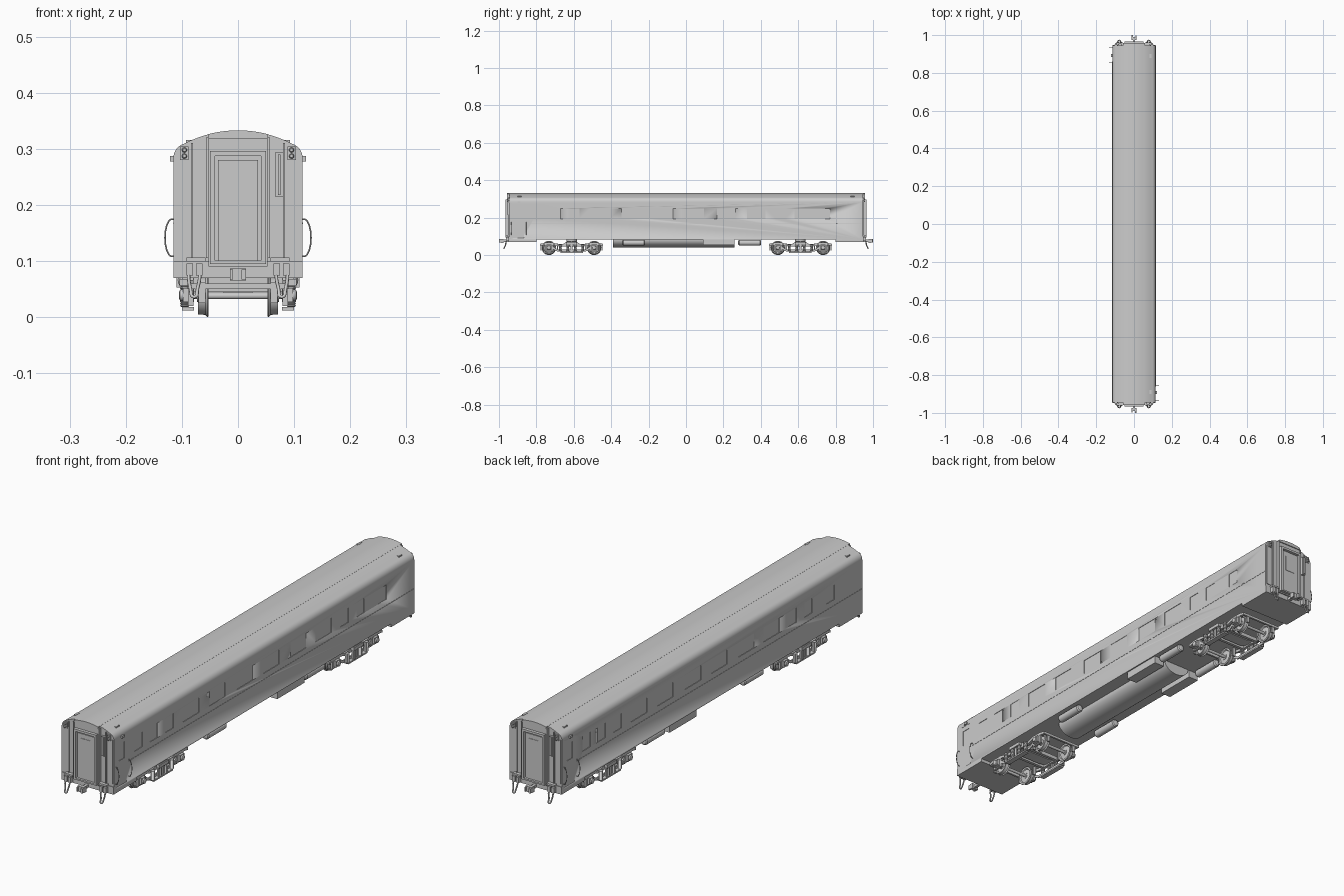
import bpy, bmesh, math
from mathutils import Matrix, Vector

if "Cube" in bpy.data.objects:
    bpy.data.objects.remove(bpy.data.objects["Cube"])


def finish(name, bm, angle=30):
    bmesh.ops.recalc_face_normals(bm, faces=bm.faces)
    me = bpy.data.meshes.new(name)
    bm.to_mesh(me)
    bm.free()
    ob = bpy.data.objects.new(name, me)
    bpy.context.collection.objects.link(ob)
    bpy.ops.object.select_all(action='DESELECT')
    ob.select_set(True)
    bpy.context.view_layer.objects.active = ob
    bpy.ops.object.shade_smooth_by_angle(angle=math.radians(angle))
    return ob


def add_box(bm, x0, x1, y0, y1, z0, z1, turn=1):
    m = Matrix.Translation(((x0 + x1) / 2 * turn, (y0 + y1) / 2 * turn, (z0 + z1) / 2))
    m = m @ Matrix.Diagonal((abs(x1 - x0), abs(y1 - y0), abs(z1 - z0), 1))
    bmesh.ops.create_cube(bm, size=1, matrix=m)


def boxes(name, items, turns=(1,), mirror_x=False):
    """Boxes; turn -1 repeats each one rotated half a turn about z."""
    bm = bmesh.new()
    for b in items:
        for t in turns:
            add_box(bm, *b, turn=t)
            if mirror_x:
                add_box(bm, -b[1], -b[0], *b[2:], turn=t)
    return finish(name, bm)


def add_prism(bm, pts, a, b, axis):
    """Extrude a closed outline: axis 'y' takes (x, z), axis 'x' takes (y, z)."""
    def place(p, d):
        return (p[0], d, p[1]) if axis == 'y' else (d, p[0], p[1])
    v0 = [bm.verts.new(place(p, a)) for p in pts]
    v1 = [bm.verts.new(place(p, b)) for p in pts]
    n = len(pts)
    bm.faces.new(v0)
    bm.faces.new(v1[::-1])
    for i in range(n):
        bm.faces.new((v0[i], v1[i], v1[(i + 1) % n], v0[(i + 1) % n]))


def add_lathe(bm, profile, centre, axis, n=28):
    """Spin (distance along axis, radius) points about the x, y or z axis."""
    rings = []
    for d, r in profile:
        ring = []
        for i in range(n):
            a = 2 * math.pi * i / n
            c, s = r * math.cos(a), r * math.sin(a)
            p = {'x': (d, c, s), 'y': (c, d, s), 'z': (c, s, d)}[axis]
            ring.append(bm.verts.new(Vector(centre) + Vector(p)))
        rings.append(ring)
    for r0, r1 in zip(rings, rings[1:]):
        for i in range(n):
            bm.faces.new((r0[i], r0[(i + 1) % n], r1[(i + 1) % n], r1[i]))
    bm.faces.new(rings[0])
    bm.faces.new(rings[-1][::-1])


def tube(name, paths, radius, cyclic=False):
    cu = bpy.data.curves.new(name, 'CURVE')
    cu.dimensions = '3D'
    cu.bevel_depth, cu.bevel_resolution, cu.resolution_u = radius, 2, 6
    cu.use_fill_caps = True
    for path in paths:
        sp = cu.splines.new('BEZIER')
        sp.bezier_points.add(len(path) - 1)
        for bp, p in zip(sp.bezier_points, path):
            bp.co = p
            bp.handle_left_type = bp.handle_right_type = 'AUTO'
        sp.use_cyclic_u = cyclic
    ob = bpy.data.objects.new(name, cu)
    bpy.context.collection.objects.link(ob)


def mirrored(half):
    return half + [(-x, z) for x, z in reversed(half) if x > 1e-6]


W, L, FLOOR = 0.115, 0.945, 0.083

# Car body: side wall, rounded eave, shallow arched roof
eave = [(0.089 + 0.026 * math.cos(a), 0.284 + 0.026 * math.sin(a))
        for a in [math.radians(d) for d in range(0, 73, 9)]]
roof = [(x, 0.333 - 0.0255 * (x / 0.1) ** 2) for x in (0.085, 0.07, 0.054)]
half = [(W, FLOOR)] + eave + roof + [(0.035, 0.3285), (0.018, 0.3305), (0, 0.331)]
bm = bmesh.new()
add_prism(bm, mirrored(half), -L, L, 'y')
body = finish("car_body", bm)

# Shallow recesses for windows and the two vestibule doors
edges = [(-.765, .05), (-.67, .05), (-.57, .05), (-.41, .1), (-.245, .1), (-.07, .1),
         (.095, .1), (.265, .1), (.425, .1), (.53, .05), (.63, .05), (.77, .05)]
cuts = [(W - .002, W + .02, e - w, e, .192, .25) for e, w in edges]
cuts.append((W - .003, W + .02, -.925, -.865, .09, .275))
cutter = boxes("recess_cutter", cuts, (1, -1))
cutter.hide_render = True
mod = body.modifiers.new("recesses", 'BOOLEAN')
mod.object, mod.operation, mod.solver = cutter, 'DIFFERENCE', 'EXACT'
bpy.context.view_layer.objects.active = body
bpy.ops.object.modifier_apply(modifier=mod.name)
bpy.data.objects.remove(cutter)

# Raised centre strip of the roof, overhanging the ends
top = [(x, 0.333 - 0.0022 * (x / 0.03) ** 2) for x in (0.053, 0.04, 0.027, 0.013, 0)]
bm = bmesh.new()
add_prism(bm, mirrored([(0.053, 0.318)] + top), -.957, .957, 'y')
finish("roof_centre_strip", bm)

# Side trim, doors and small roof hatches
boxes("belt_moulding", [(W - .002, W + .001, -.86, L, .166, .169)], (1, -1))
boxes("side_door_frame", [(W - .004, W - .001, -.925, -.912, .09, .275), (W - .004, W - .001, -.878, -.865, .09, .275),
                          (W - .004, W - .001, -.912, -.878, .09, .19),
                          (W - .004, W - .001, -.912, -.878, .255, .275)], (1, -1))
boxes("door_lamp", [(W - .002, W + .006, -.9, -.885, .277, .287)], (1, -1))
boxes("roof_hatch", [(.083, .093, -.9, -.88, .30, .316)], (1, -1), True)
tube("door_handrails", [[(t * W, t * y, .108), (t * (W + .008), t * y, .111), (t * (W + .008), t * y, .172),
                         (t * W, t * y, .175)] for t in (1, -1) for y in (-.935, -.853)], .0014)

# End sills and step skirts
boxes("end_skirt", [(-W, W, -L, -.80, .07, FLOOR + .001)], (1, -1))
boxes("buffer_beam", [(-W, W, -L - .003, -L, .07, .1)], (1, -1))
boxes("end_step", [(.058, .092, -.96, -L, .099, .106)], (1, -1), True)

# End walls: corner panels, centre panel, gangway frame and door
boxes("end_corner_panel", [(.085, .11, -L - .002, -L, .11, .285), (.08, .084, -L - .005, -L, .105, .31),
                           (.053, .057, -.957, -L, .105, .32)], (1, -1), True)
boxes("end_centre_panel", [(-.053, .053, -.953, -L, .09, .32)], (1, -1))
boxes("gangway_frame", [(.041, .05, -.965, -.953, .095, .296)], (1, -1), True)
boxes("gangway_frame_rails", [(-.041, .041, -.965, -.953, .287, .296), (-.041, .041, -.965, -.953, .095, .101)], (1, -1))
boxes("end_door", [(-.036, .036, -.956, -.953, .1, .28), (-.022, .022, -.9575, -.956, .2, .262)], (1, -1))
boxes("end_vent", [(.066, .081, -.955, -L, .215, .293), (.071, .076, -.958, -.955, .218, .29)], (1, -1))

# Marker lamps on each end corner
boxes("marker_lamp_plate", [(.088, .103, -L - .005, -L, .28, .304)], (1, -1), True)
bm = bmesh.new()
for t in (1, -1):
    for sx in (1, -1):
        for z in (.287, .298):
            add_lathe(bm, [(0, .0045), (-.005 * t, .0045), (-.007 * t, .003)], (sx * .0955, -t * .95, z), 'y', 14)
finish("marker_lamps", bm)

# Couplers
boxes("coupler", [(-.006, .006, -.985, -.9, .07, .082), (-.014, .014, -.99, -.975, .065, .087),
                  (.006, .014, -1, -.99, .067, .085), (-.014, -.009, -.997, -.99, .067, .085)], (1, -1))

# Hanging end hoses with their brackets
tube("end_hoses", [[(sx * .07, t * .945, .085), (sx * .068, t * .96, .075), (sx * .072, t * .965, .052),
                    (sx * .078, t * .973, .036), (sx * .085, t * .965, .052), (sx * .088, t * .96, .075),
                    (sx * .085, t * .945, .085)] for t in (1, -1) for sx in (1, -1)], .003)
boxes("hose_bracket", [(.063, .075, -.963, -L, .074, .096), (.08, .092, -.963, -L, .074, .096)], (1, -1), True)

# Underfloor equipment: round-bottomed trough, boxes and tanks
bm = bmesh.new()
arc = [(.06 * math.cos(a), FLOOR - .043 * math.sin(a)) for a in [math.pi * i / 20 for i in range(21)]]
add_prism(bm, [(.06, FLOOR + .002)] + arc + [(-.06, FLOOR + .002)], -.39, .26, 'y')
finish("underfloor_trough", bm)
boxes("equipment_box", [(.065, .11, .09, .26, .053, FLOOR + .001)], (1,), True)
bm = bmesh.new()
for sx in (1, -1):
    for y in (-.28, .34):
        add_lathe(bm, [(-.062, .006), (-.06, .012), (-.055, .0155), (.055, .0155), (.06, .012), (.062, .006)],
                  (sx * .092, y, .066), 'y', 24)
finish("air_tanks", bm)

# Bogies
frame_half = [(.168, .05), (.168, .06), (.14, .066), (.1, .066), (.07, .058), (.045, .058), (.03, .07), (0, .07)]
frame_low = [(0, .05), (.045, .045), (.07, .047), (.09, .053), (.15, .053)]
frame = mirrored(frame_half) + [(-y, z) for y, z in reversed(frame_low)] + frame_low[1:]
bar = mirrored([(.12, .047), (.098, .045), (.075, .03), (0, .03)])
bar += [(-.12, .034), (-.1, .032), (-.078, .02), (.078, .02), (.1, .032), (.12, .034)]
wheel = [(0, .012), (.002, .012), (.004, .027), (0, .03), (0, .037), (.0015, .038), (.003, .037), (.005, .034),
         (.018, .033), (.018, .028), (.012, .026), (.011, .012), (.02, .011)]

for label, yc in (("front", -.612), ("rear", .612)):
    bm = bmesh.new()
    for dy in (-.121, .121):
        for sx in (1, -1):
            add_lathe(bm, [(sx * d, r) for d, r in wheel], (sx * .053, yc + dy, .038), 'x', 36)
        add_lathe(bm, [(-.085, .006), (.085, .006)], (0, yc + dy, .038), 'x', 16)
    finish(label + "_wheelsets", bm)

    bm = bmesh.new()
    for sx in (1, -1):
        add_prism(bm, [(y + yc, z) for y, z in frame], sx * .079, sx * .09, 'x')
        add_prism(bm, [(y + yc, z) for y, z in bar], sx * .083, sx * .088, 'x')
    finish(label + "_bogie_side_frames", bm)

    # Journal boxes, pedestals, spring plank and brake hangers
    parts = []
    for dy in (-.121, .121):
        y = yc + dy
        parts += [(.078, .098, y - .013, y + .013, .027, .052), (.079, .089, y - .022, y - .014, .022, .056),
                  (.079, .089, y + .014, y + .022, .022, .056), (.079, .088, y - .022, y + .022, .02, .024)]
        inner = y - math.copysign(.045, dy)
        outer = y + math.copysign(.042, dy)
        parts += [(.058, .07, inner - .003, inner + .003, .025, .062), (.058, .07, outer - .003, outer + .003, .025, .062)]
    parts += [(.078, .1, yc - .06, yc + .06, .012, .018), (.088, .104, yc - .03, yc + .03, .055, .068),
              (.09, .096, yc - .006, yc + .006, .018, .056)]
    boxes(label + "_bogie_fittings", parts, (1,), True)

    # Springs and journal caps
    bm = bmesh.new()
    for sx in (1, -1):
        for dy in (-.121, .121):
            add_lathe(bm, [(0, .011), (sx * .005, .01), (sx * .007, .006)], (sx * .098, yc + dy, .039), 'x', 18)
        for dy in (-.06, -.02, .02, .06):
            coil = [(.018 + .002 * i, .0085 if i % 2 else .0065) for i in range(20)]
            add_lathe(bm, coil, (sx * .095, yc + dy, 0), 'z', 14)
    finish(label + "_bogie_springs", bm)

    # Cross members and bolster
    boxes(label + "_bogie_transoms", [(-.08, .08, yc - .045, yc - .033, .045, .06), (-.08, .08, yc + .033, yc + .045, .045, .06),
                                      (-.08, .08, yc - .168, yc - .16, .05, .06), (-.08, .08, yc + .16, yc + .168, .05, .06)])
    bm = bmesh.new()
    add_prism(bm, mirrored([(.05, .047), (.1, .06), (.1, .07), (.05, .075)]), yc - .025, yc + .025, 'y')
    add_lathe(bm, [(.07, .028), (FLOOR + .002, .028)], (0, yc, 0), 'z', 24)
    finish(label + "_bogie_bolster", bm)
